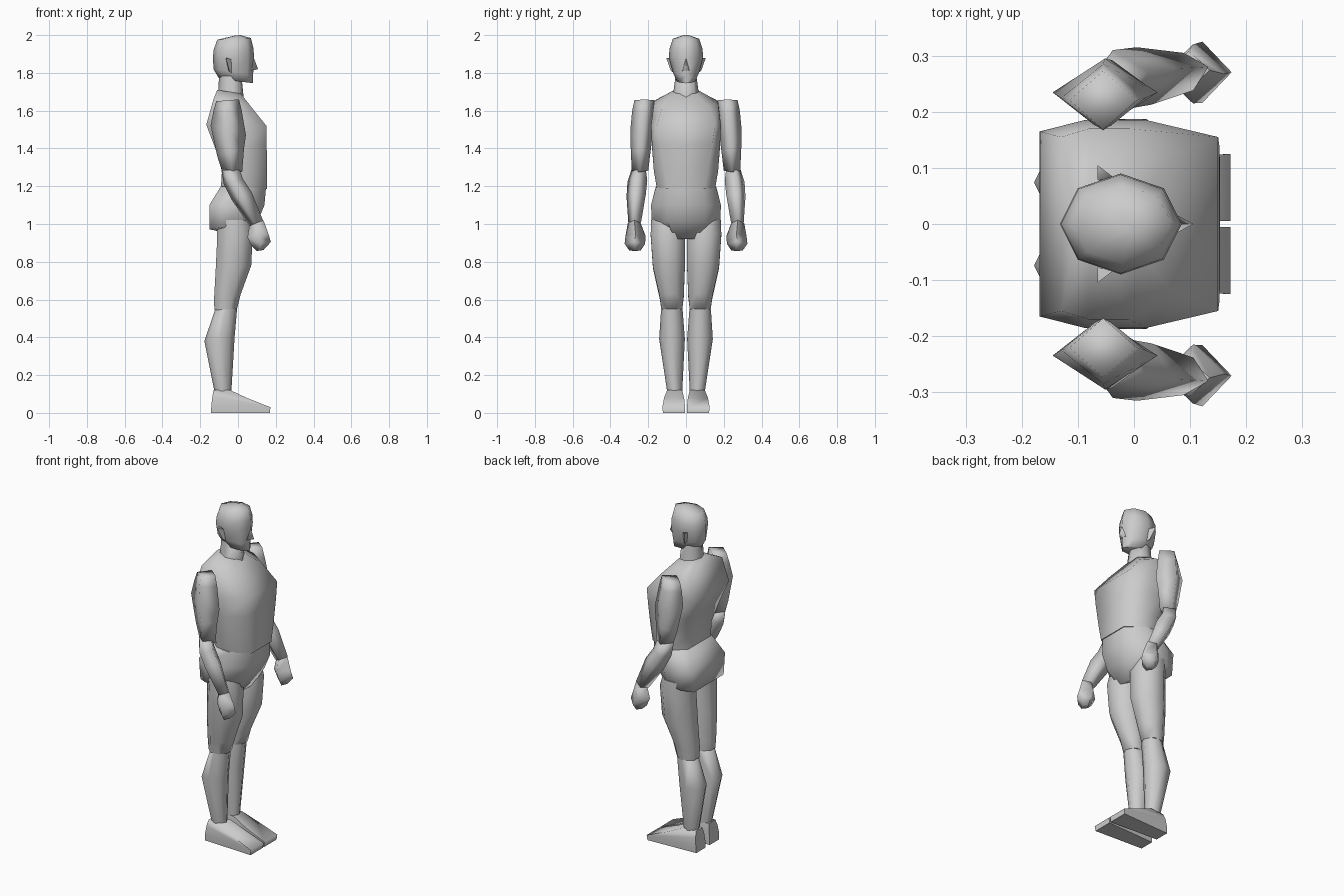
import bpy, math


def make(name, verts, faces, mirror=False, angle=75):
    me = bpy.data.meshes.new(name)
    me.from_pydata(verts, [], faces)
    ob = bpy.data.objects.new(name, me)
    bpy.context.collection.objects.link(ob)
    for p in me.polygons:
        p.use_smooth = True
    me.set_sharp_from_angle(angle=math.radians(angle))
    if mirror:
        m = ob.modifiers.new("Mirror", 'MIRROR')
        m.use_axis = (False, True, False)
        m.use_mirror_merge = False
    return ob


def skin(name, rings, **kw):
    """Bridge counter-clockwise rings, listed bottom to top, and cap both ends."""
    n = len(rings[0])
    verts = [v for r in rings for v in r]
    faces = [tuple(range(n))[::-1],
             tuple(range(len(verts) - n, len(verts)))]
    for k in range(len(rings) - 1):
        a, b = k * n, (k + 1) * n
        for i in range(n):
            j = (i + 1) % n
            faces.append((a + i, a + j, b + j, b + i))
    return make(name, verts, faces, **kw)


def oval(z_back, z_front, x0, x1, y0, y1, n=8, phase=0.0):
    """Polygon ring filling a box in x and y, tilted from back to front."""
    pts = [(math.cos(phase + math.tau * i / n), math.sin(phase + math.tau * i / n))
           for i in range(n)]
    mx = max(p[0] for p in pts)
    my = max(p[1] for p in pts)
    out = []
    for c, s in pts:
        u, v = (c / mx + 1) / 2, (s / my + 1) / 2
        out.append((x0 + (x1 - x0) * u, y0 + (y1 - y0) * v,
                    z_back + (z_front - z_back) * u))
    return out


def slab(zb, zf, xb, xf, wb, wm, wf):
    """Eight-sided body section: flat back, wide middle, flat front."""
    half = [(xb + (xf - xb) * t, w, zb + (zf - zb) * t)
            for t, w in ((1, wf), (.6, wm), (.25, wm), (0, wb))]
    return half + [(x, -y, z) for x, y, z in reversed(half)]


def limb(name, rows, n=6, phase=0.0, angle=75):
    return skin(name, [oval(*r, n=n, phase=phase) for r in rows],
                mirror=True, angle=angle)


# Torso
skin("torso", [slab(*r) for r in (
    (1.20, 1.185, -.090, .153, .105, .155, .095),
    (1.28, 1.28, -.085, .153, .12, .17, .115),
    (1.40, 1.42, -.120, .152, .145, .18, .14),
    (1.525, 1.52, -.168, .150, .165, .185, .155),
    (1.66, 1.62, -.130, .070, .155, .17, .125),
    (1.71, 1.69, -.110, .015, .05, .07, .05))], angle=80)

# Pelvis
skin("pelvis", [slab(*r) for r in (
    (.95, .92, -.05, .06, .05, .065, .06),
    (.972, 1.015, -.150, .105, .14, .18, .10),
    (1.10, 1.10, -.152, .14, .15, .185, .10),
    (1.20, 1.19, -.090, .148, .115, .16, .09))])

# Neck and head
skin("neck", [oval(1.68, 1.67, -.105, .03, -.07, .07),
              oval(1.80, 1.77, -.10, .02, -.055, .055)])
skin("head", [oval(zb, zf, x0, x1, -w, w, 8) for zb, zf, x0, x1, w in (
    (1.77, 1.745, -.10, .080, .05),
    (1.82, 1.79, -.13, .080, .07),
    (1.88, 1.88, -.132, .085, .09),
    (1.92, 1.93, -.130, .082, .088),
    (1.975, 1.985, -.11, .068, .07),
    (1.997, 2.0, -.02, .01, .02))])
make("nose", [(.08, 0, 1.89), (.065, .022, 1.81), (.065, -.022, 1.81), (.106, 0, 1.82)],
     [(0, 1, 3), (0, 3, 2), (1, 2, 3), (0, 2, 1)], angle=100)
make("ear", [(-.03, .078, 1.87), (-.065, .105, 1.88), (-.065, .08, 1.88),
             (-.035, .065, 1.80), (-.045, .08, 1.81), (-.05, .06, 1.81)],
     [(0, 2, 1), (3, 4, 5), (0, 1, 4, 3), (1, 2, 5, 4), (2, 0, 3, 5)], mirror=True)

# Arms
limb("upper_arm", [
    (1.29, 1.275, -.088, .022, .20, .287),
    (1.36, 1.40, -.110, .032, .188, .292),
    (1.52, 1.47, -.145, .042, .174, .295),
    (1.60, 1.60, -.130, .02, .164, .285),
    (1.65, 1.66, -.115, .005, .168, .273)], n=4, angle=120)
limb("forearm", [
    (.99, 1.02, .062, .132, .238, .305),
    (1.13, 1.17, -.035, .072, .213, .315),
    (1.21, 1.24, -.075, .025, .205, .310),
    (1.285, 1.285, -.088, .01, .212, .290)], n=4, phase=.25, angle=120)
limb("hand", [
    (.857, .862, .10, .135, .24, .30),
    (.885, .905, .07, .174, .216, .325),
    (.93, .95, .05, .16, .215, .320),
    (.99, 1.02, .06, .135, .24, .308)], n=4, angle=85)

# Legs
limb("thigh", [
    (.545, .55, -.125, -.005, .02, .13),
    (.60, .63, -.127, .015, .012, .14),
    (.76, .78, -.118, .070, .006, .175),
    (.93, .95, -.11, .078, .006, .187),
    (1.02, 1.02, -.11, .06, .01, .185)], n=8, phase=math.pi / 8)
limb("shin", [
    (.115, .115, -.125, -.035, .02, .10),
    (.38, .40, -.178, -.018, .006, .142),
    (.545, .55, -.122, -.005, .018, .132)], n=8)

# Feet, with the heel drawn in narrower than the toes
foot = [oval(*r, n=4, phase=math.pi / 4) for r in (
    (.0, .0, -.143, .168, .005, .122),
    (.04, .03, -.141, .172, .005, .125),
    (.09, .08, -.135, .045, .01, .116),
    (.12, .12, -.13, -.04, .02, .10))]
foot = [[(x, .062 + (y - .062) * (.75 if x < -.1 else 1), z) for x, y, z in r]
        for r in foot]
skin("foot", foot, mirror=True, angle=80)
